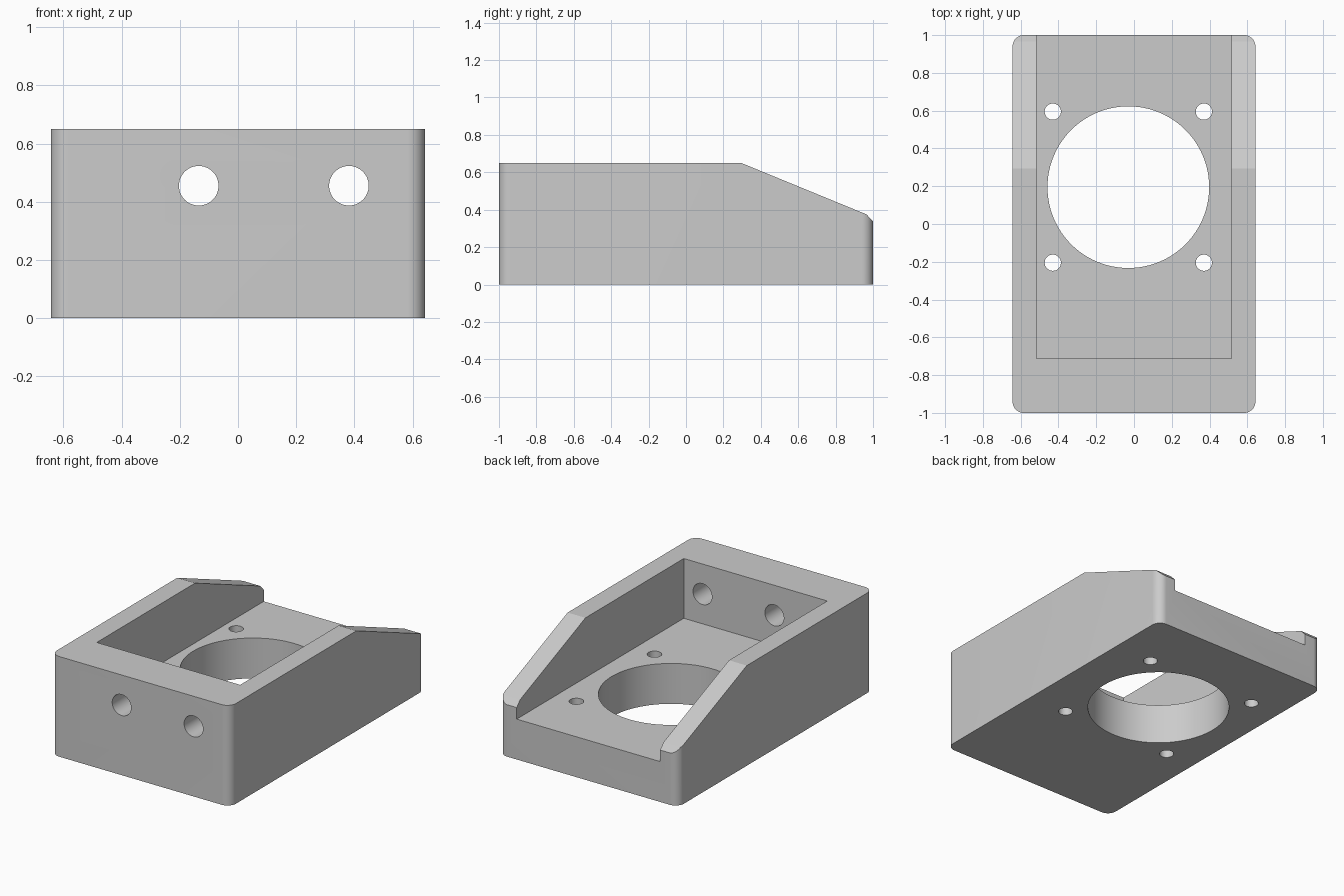
import bpy
from math import pi, sin, cos, radians
import bmesh
from mathutils import Vector

if "Cube" in bpy.data.objects:
    bpy.data.objects.remove(bpy.data.objects["Cube"], do_unlink=True)

W, L, H = 0.643, 1.0, 0.65        # half width, half length, height
FLOOR = 0.262                     # floor thickness
R = 0.06                          # corner radius


def prism(name, points, direction):
    """Extrude a closed outline along a direction."""
    bm = bmesh.new()
    face = bm.faces.new([bm.verts.new(p) for p in points])
    out = bmesh.ops.extrude_face_region(bm, geom=[face])
    moved = [v for v in out["geom"] if isinstance(v, bmesh.types.BMVert)]
    bmesh.ops.translate(bm, verts=moved, vec=Vector(direction))
    bmesh.ops.recalc_face_normals(bm, faces=bm.faces)
    mesh = bpy.data.meshes.new(name)
    bm.to_mesh(mesh)
    bm.free()
    obj = bpy.data.objects.new(name, mesh)
    bpy.context.collection.objects.link(obj)
    return obj


def circle(r, n=64):
    return [(r * cos(2 * pi * i / n), r * sin(2 * pi * i / n)) for i in range(n)]


def cut(body, cutter):
    """Subtract a helper solid and remove it."""
    cutter.hide_render = True
    mod = body.modifiers.new("cut", "BOOLEAN")
    mod.operation, mod.solver, mod.object = "DIFFERENCE", "EXACT", cutter
    bpy.context.view_layer.objects.active = body
    bpy.ops.object.modifier_apply(modifier=mod.name)
    bpy.data.objects.remove(cutter, do_unlink=True)


# Block with rounded vertical corners
outline = []
for k, (sx, sy) in enumerate([(1, 1), (-1, 1), (-1, -1), (1, -1)]):
    for i in range(13):
        a = radians(90 * k + 7.5 * i)
        outline.append((sx * (W - R) + R * cos(a), sy * (L - R) + R * sin(a), 0))
body = prism("bracket_body", outline, (0, 0, H))

# Sloped side walls with a small chamfer at the back end
slope = [(0.295, H), (0.965, 0.375), (L, 0.337), (1.2, 0.12), (1.2, 1), (0.295, 1)]
cut(body, prism("slope_cutter", [(-1, y, z) for y, z in slope], (2, 0, 0)))

# Pocket open at the top and back
IN, FRONT = 0.515, -0.713
pocket = [(-IN, FRONT), (IN, FRONT), (IN, 1.3), (-IN, 1.3)]
cut(body, prism("pocket_cutter", [(x, y, FLOOR) for x, y in pocket], (0, 0, 1)))

# Large opening and four screw holes through the floor
CX, CY, S = -0.03, 0.195, 0.4
holes = [(CX, CY, 0.428)] + [(CX + i * S, CY + j * S, 0.043) for i in (-1, 1) for j in (-1, 1)]
for x, y, r in holes:
    pts = [(x + u, y + v, -0.1) for u, v in circle(r, 96 if r > 0.1 else 32)]
    cut(body, prism("floor_hole_cutter", pts, (0, 0, 0.5)))

# Two holes through the front wall
for x in (-0.135, 0.381):
    pts = [(x + u, -1.2, 0.455 + v) for u, v in circle(0.068, 48)]
    cut(body, prism("front_hole_cutter", pts, (0, 0.6, 0)))

# Plain grey material
grey = bpy.data.materials.new("plain_grey")
grey.use_nodes = True
color = (0.6, 0.6, 0.6, 1)
grey.diffuse_color = color
grey.node_tree.nodes["Principled BSDF"].inputs["Base Color"].default_value = color
body.data.materials.clear()
body.data.materials.append(grey)

bpy.ops.object.select_all(action="DESELECT")
body.select_set(True)
bpy.context.view_layer.objects.active = body
bpy.ops.object.shade_smooth_by_angle(angle=radians(20))
